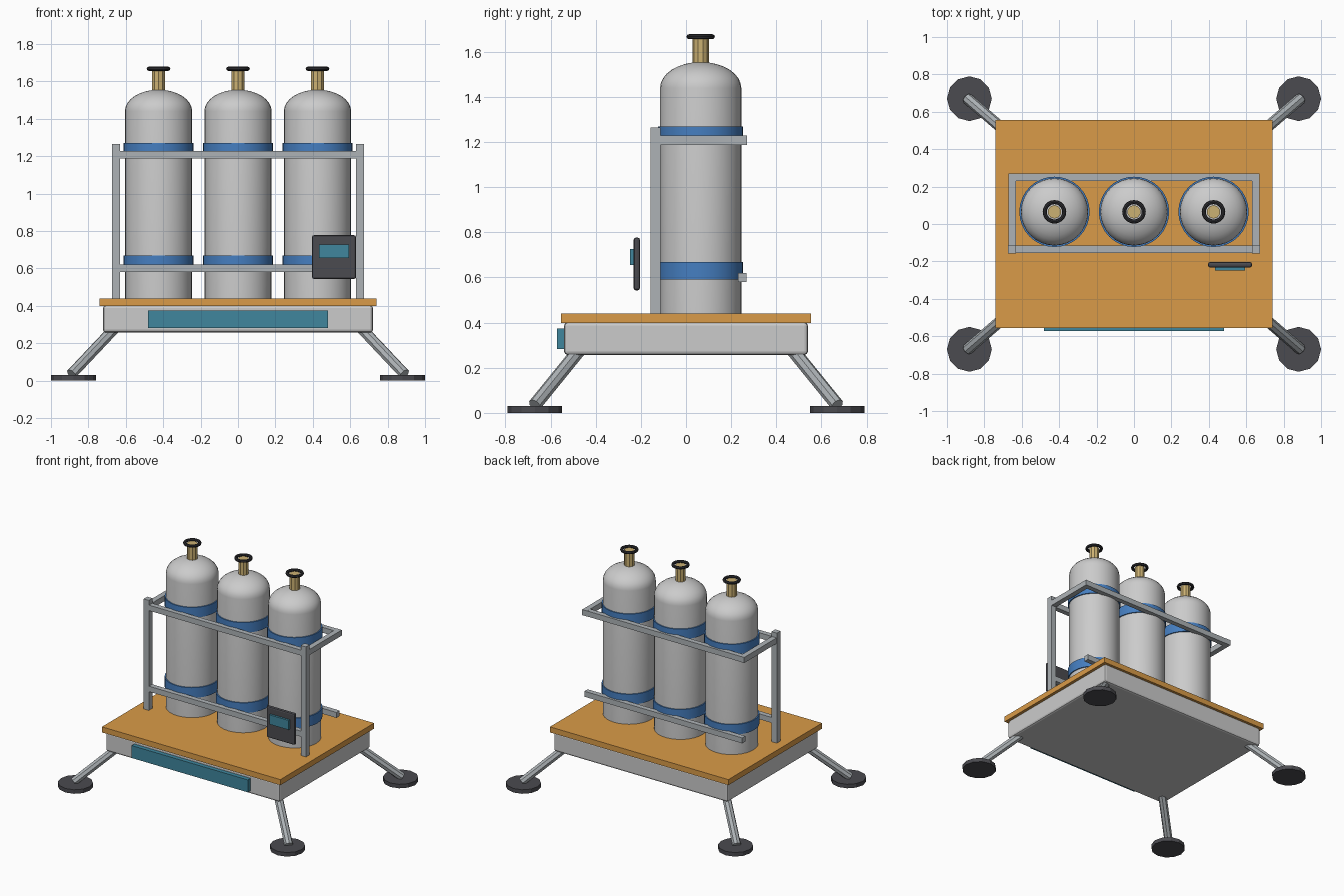
import bpy, bmesh, math
from mathutils import Vector

if "Cube" in bpy.data.objects:
    bpy.data.objects.remove(bpy.data.objects["Cube"])


def mat(name, rgb):
    m = bpy.data.materials.new(name)
    m.diffuse_color = (*rgb, 1)
    m.use_nodes = True
    m.node_tree.nodes["Principled BSDF"].inputs["Base Color"].default_value = m.diffuse_color
    return m


ORANGE = mat("orange_deck", (0.70, 0.33, 0.065))
BLUE = mat("blue_strap", (0.06, 0.21, 0.53))
TEAL = mat("teal_panel", (0.05, 0.24, 0.34))
BRASS = mat("brass", (0.60, 0.44, 0.17))
DARK = mat("dark_rubber", (0.07, 0.07, 0.08))
BLACK = mat("black_wheel", (0.03, 0.03, 0.035))
STEEL = mat("steel_frame", (0.42, 0.45, 0.47))


def finish(name, material=None, smooth=False):
    o = bpy.context.object
    o.name = name
    if material:
        o.data.materials.append(material)
    if smooth:
        bpy.ops.object.shade_smooth_by_angle(angle=math.radians(35))
    return o


def box(name, lo, hi, material=None, bevel=0):
    lo, hi = Vector(lo), Vector(hi)
    bpy.ops.mesh.primitive_cube_add(size=1, location=(lo + hi) / 2)
    o = bpy.context.object
    o.scale = hi - lo
    bpy.ops.object.transform_apply(location=False, rotation=False, scale=True)
    if bevel:
        b = o.modifiers.new("edge", 'BEVEL')
        b.width, b.segments = bevel, 2
    return finish(name, material)


def tube(name, a, b, r, sides, material=None, smooth=False):
    a, b = Vector(a), Vector(b)
    d = b - a
    bpy.ops.mesh.primitive_cylinder_add(vertices=sides, radius=r, depth=d.length,
                                        location=(a + b) / 2,
                                        rotation=d.to_track_quat('Z', 'Y').to_euler())
    return finish(name, material, smooth)


def lathe(name, profile, loc, sides):
    bm = bmesh.new()
    vs = [bm.verts.new((r, 0, z)) for r, z in profile]
    es = [bm.edges.new(p) for p in zip(vs, vs[1:])]
    bmesh.ops.spin(bm, geom=vs + es, cent=(0, 0, 0), axis=(0, 0, 1),
                   angle=2 * math.pi, steps=sides)
    bmesh.ops.remove_doubles(bm, verts=bm.verts, dist=1e-5)
    bmesh.ops.recalc_face_normals(bm, faces=bm.faces)
    me = bpy.data.meshes.new(name)
    bm.to_mesh(me)
    bm.free()
    o = bpy.data.objects.new(name, me)
    o.location = loc
    bpy.context.collection.objects.link(o)
    bpy.ops.object.select_all(action='DESELECT')
    o.select_set(True)
    bpy.context.view_layer.objects.active = o
    return finish(name, None, True)


# splayed legs and foot pads
for sx, side in ((-1, "left"), (1, "right")):
    for sy, end in ((-1, "front"), (1, "back")):
        tube(f"{end}_{side}_leg", (sx * 0.89, sy * 0.67, 0.035),
             (sx * 0.64, sy * 0.455, 0.30), 0.03, 8, STEEL)
        tube(f"{end}_{side}_foot", (sx * 0.88, sy * 0.67, 0),
             (sx * 0.88, sy * 0.67, 0.03), 0.12, 12, DARK)

# base, deck and front panel
box("base", (-0.722, -0.54, 0.257), (0.722, 0.54, 0.402), None, 0.015)
box("deck", (-0.74, -0.555, 0.398), (0.74, 0.555, 0.44), ORANGE)
box("front_panel", (-0.482, -0.572, 0.282), (0.482, -0.53, 0.375), TEAL)

# gas cylinders with domed tops, straps, valves and handwheels
CY = 0.065
dome = [(0.18 * math.cos(t * math.pi / 16), 1.44 + 0.115 * math.sin(t * math.pi / 16))
        for t in range(8)]
for i, x in enumerate((-0.425, 0, 0.425), 1):
    lathe(f"cylinder_{i}", [(0, 0.435), (0.18, 0.435)] + dome + [(0, 1.555)], (x, CY, 0), 32)
    for z, level in ((0.63, "lower"), (1.232, "upper")):
        tube(f"{level}_strap_{i}", (x, CY, z - 0.038), (x, CY, z + 0.038),
             0.188, 32, BLUE, True)
    tube(f"valve_{i}", (x, CY, 1.54), (x, CY, 1.665), 0.036, 10, BRASS)
    bpy.ops.mesh.primitive_torus_add(major_radius=0.052, minor_radius=0.011,
                                     major_segments=20, minor_segments=8,
                                     location=(x, CY, 1.667))
    finish(f"handwheel_{i}", BLACK, True)

# rack: two front posts, front and back rails, upper side rails
W = 0.0215
FY, BY = -0.135, 0.25
for sx, side in ((-1, "left"), (1, "right")):
    px = sx * 0.652
    box(f"{side}_post", (px - W, FY - W, 0.435), (px + W, FY + W, 1.265), STEEL)
    box(f"{side}_upper_rail", (px - 0.02, FY, 1.187), (px + 0.02, BY + 0.02, 1.229), STEEL)
for z, level in ((0.6, "lower"), (1.208, "upper")):
    for y, end in ((FY, "front"), (BY, "back")):
        box(f"{level}_{end}_rail", (-0.655, y - 0.019, z - 0.0205),
            (0.655, y + 0.019, z + 0.0205), STEEL)

# control box with screen
box("control_box", (0.396, -0.232, 0.543), (0.631, -0.204, 0.777), DARK, 0.01)
box("control_screen", (0.433, -0.248, 0.656), (0.593, -0.225, 0.727), TEAL)
